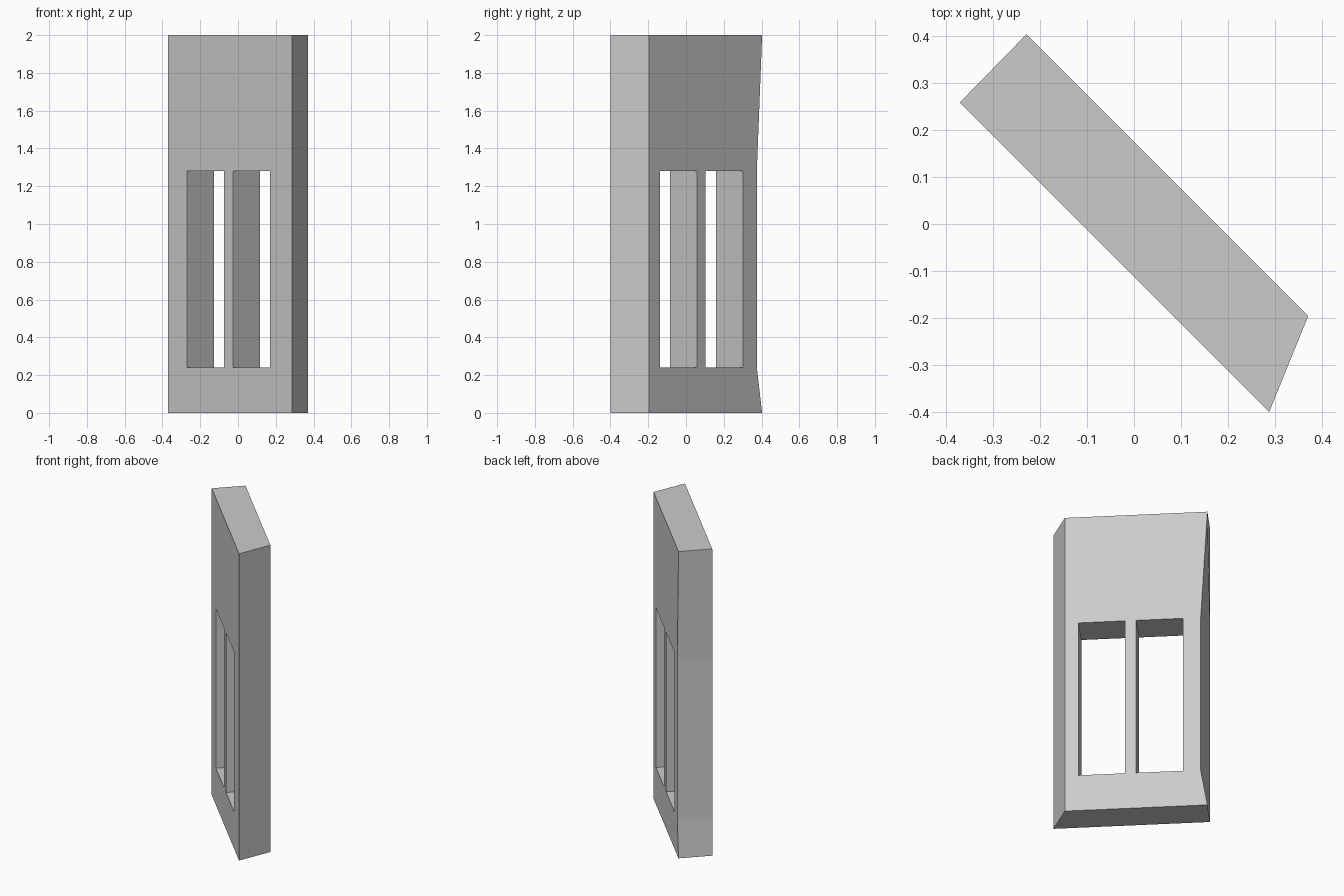
import bpy
import bmesh

cube = bpy.data.objects.get("Cube")
if cube:
    bpy.data.objects.remove(cube, do_unlink=True)

# Plain grey material
grey = bpy.data.materials.new("plain grey")
grey.use_nodes = True
colour = (0.6, 0.6, 0.6, 1)
grey.diffuse_color = colour
grey.node_tree.nodes["Principled BSDF"].inputs["Base Color"].default_value = colour

# Diagonal wall: two parallel faces along x + y = constant
FRONT, BACK = -0.112, 0.175
DEPTH = (BACK - FRONT) / 2           # x and y shift straight through the wall
levels = [0, 0.24, 1.28, 2]
cuts = [-0.27, -0.073, -0.026, 0.17]  # window jambs on the front face
front_x = [-0.37] + cuts + [0.287]
windows = (1, 3)

bm = bmesh.new()
front, back = [], []
for row, z in enumerate(levels):
    # The back corner is drawn in beside the windows
    corner = -0.2 if row in (1, 2) else -0.228
    back_x = [corner] + [x + DEPTH for x in cuts] + [0.37]
    front.append([bm.verts.new((x, FRONT - x, z)) for x in front_x])
    back.append([bm.verts.new((x, BACK - x, z)) for x in back_x])

# Both wall faces, leaving the window cells open
rows, cols = len(levels) - 1, len(front_x) - 1
for r in range(rows):
    for c in range(cols):
        if r == 1 and c in windows:
            continue
        for grid in (front, back):
            bm.faces.new((grid[r][c], grid[r][c + 1], grid[r + 1][c + 1], grid[r + 1][c]))


def bridge(r0, c0, r1, c1):
    """Join the front and back faces along one grid edge."""
    bm.faces.new((front[r0][c0], front[r1][c1], back[r1][c1], back[r0][c0]))


# Top, bottom and window sills and heads
for c in range(cols):
    for r in (range(rows + 1) if c in windows else (0, rows)):
        bridge(r, c, r, c + 1)

# Wall ends and window jambs
for r in range(rows):
    for c in (range(cols + 1) if r == 1 else (0, cols)):
        bridge(r, c, r + 1, c)

bmesh.ops.recalc_face_normals(bm, faces=bm.faces)
mesh = bpy.data.meshes.new("window_wall")
bm.to_mesh(mesh)
bm.free()
mesh.materials.append(grey)
wall = bpy.data.objects.new("window_wall", mesh)
bpy.context.collection.objects.link(wall)
